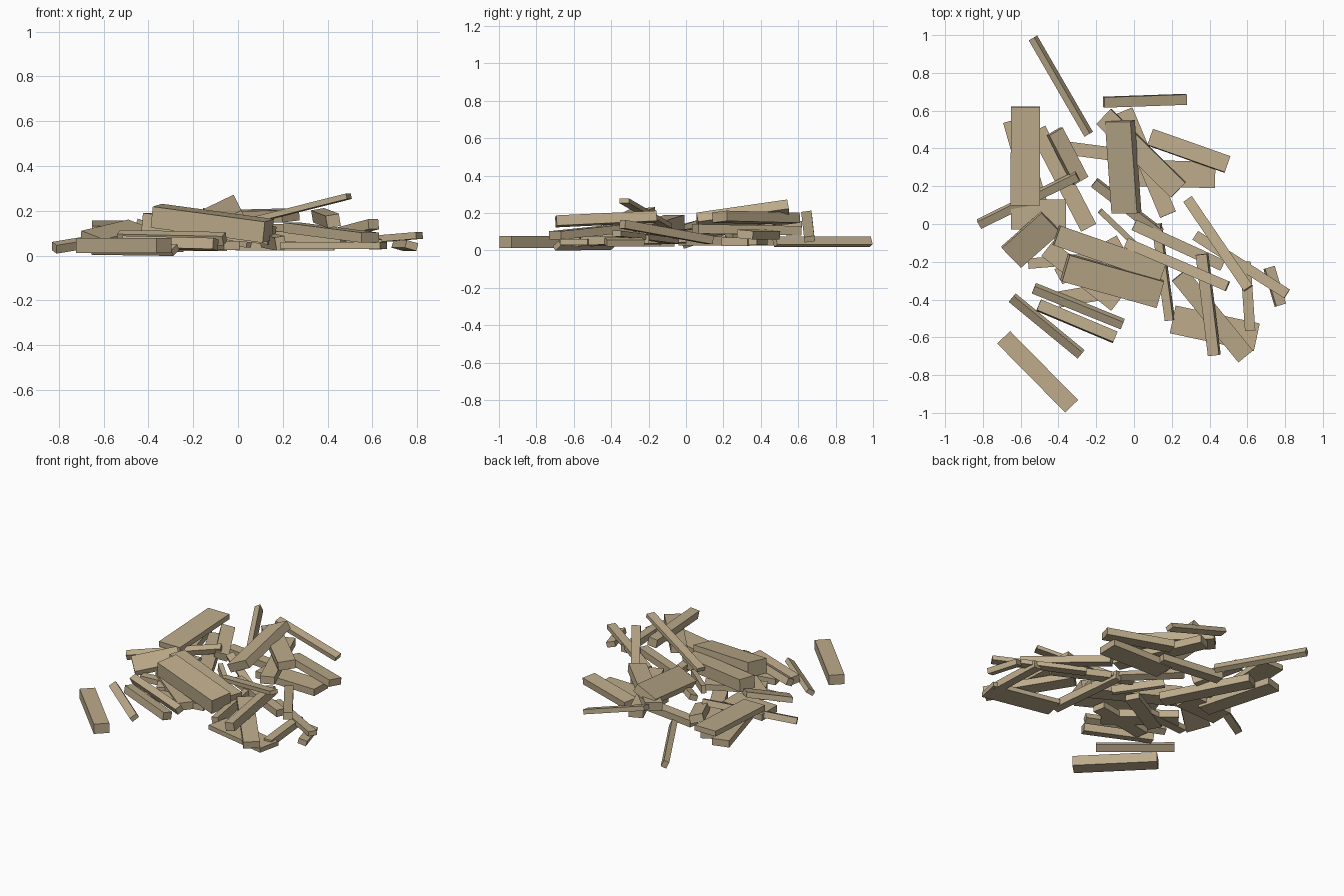
import bpy
from mathutils import Vector, Matrix
from math import radians

wood = bpy.data.materials.new("weathered_wood")
wood.diffuse_color = (0.51, 0.41, 0.26, 1)


def plank(name, a, b, width, thick, roll=0):
    """Box running from end centre a to end centre b, rolled about its length."""
    a, b = Vector(a), Vector(b)
    along = (b - a).normalized()
    side = Vector((0, 0, 1)).cross(along).normalized()
    up = along.cross(side)
    rot = Matrix((along, side, up)).transposed().to_4x4()
    bpy.ops.mesh.primitive_cube_add(size=1)
    ob = bpy.context.object
    ob.name = name + "_plank"
    ob.matrix_world = (Matrix.Translation((a + b) / 2) @ rot
                       @ Matrix.Rotation(radians(roll), 4, 'X')
                       @ Matrix.Diagonal(((b - a).length, width, thick, 1)))
    ob.data.materials.append(wood)


# stray planks around the edge
plank("back_stray", (-.535, .985, .045), (-.24, .475, .045), .036, .045, 25)
plank("back_sloping", (-.16, .645, .195), (.275, .66, .06), .055, .03, 8)
plank("front_stray", (-.69, -.60, .045), (-.33, -.965, .045), .095, .065)
plank("front_left_thin", (-.645, -.39, .03), (-.28, -.69, .025), .05, .03, 35)
plank("front_left_upper", (-.53, -.34, .085), (-.06, -.53, .075), .045, .045, 25)
plank("front_left_lower", (-.505, -.43, .06), (-.10, -.60, .05), .06, .05, -8)
plank("left_leaning", (-.82, 0, .035), (-.30, .255, .12), .045, .04, 20)
plank("right_stray", (.715, -.23, .045), (.775, -.43, .045), .055, .035, -15)

# left group
plank("left_wide_top", (-.575, .62, .14), (-.575, .10, .115), .155, .035)
plank("left_under", (-.64, .55, .05), (-.50, .06, .05), .11, .045)
plank("left_cross", (-.65, .05, .06), (-.36, .05, .07), .16, .045)
plank("left_diagonal", (-.65, -.175, .075), (-.44, .01, .125), .15, .035, 15)
plank("left_long", (-.51, .50, .05), (-.24, -.02, .05), .09, .05)
plank("left_tilted", (-.42, .49, .13), (-.285, .23, .08), .085, .05, -15)
plank("left_small", (-.56, -.21, .04), (-.20, -.18, .04), .055, .035)

# back centre group
plank("centre_back_top", (-.075, .545, .215), (-.04, .06, .145), .15, .055, 26)
plank("centre_back_long", (-.05, .60, .105), (.18, .05, .115), .09, .05)
plank("centre_back_wide", (-.16, .57, .17), (.235, .18, .18), .11, .055, 5)
plank("centre_back_cross", (-.34, .40, .05), (.08, .345, .05), .07, .045)
plank("right_back_top", (.085, .46, .085), (.495, .315, .085), .09, .045, -5)
plank("right_back_low", (-.01, .27, .045), (.43, .26, .045), .14, .045)

# front centre group
plank("front_big_top", (-.365, -.23, .178), (.135, -.37, .11), .145, .095, 5)
plank("front_big_second", (-.41, -.06, .15), (.15, -.255, .09), .11, .08)
plank("front_under_cross", (-.40, -.40, .045), (.0, -.33, .045), .085, .04)
plank("front_under_diagonal", (-.46, -.13, .05), (-.09, -.42, .05), .10, .05)
plank("centre_under", (-.07, -.10, .04), (-.40, -.28, .04), .09, .04)
plank("centre_slat", (-.21, .22, .11), (.14, -.05, .08), .05, .035, 20)
plank("centre_thin_slat", (-.18, .07, .10), (.05, -.15, .06), .03, .05)

# right group
plank("right_raised", (-.04, -.10, .13), (.495, -.33, .265), .055, .025)
plank("right_long", (0, -.005, .09), (.47, -.22, .08), .06, .045)
plank("right_crossing", (.285, .13, .055), (.605, -.34, .14), .055, .045)
plank("right_flat_slat", (.325, -.06, .05), (.81, -.37, .09), .055, .03)
plank("right_top", (.36, -.16, .18), (.425, -.695, .155), .06, .055, 10)
plank("right_short", (.59, -.20, .06), (.615, -.565, .05), .055, .045)
plank("right_wide_low", (.205, -.505, .045), (.65, -.60, .045), .15, .03)
plank("right_wide_diagonal", (.24, -.27, .125), (.59, -.70, .08), .10, .045)
plank("right_edge_on", (.12, 0, .07), (.19, -.51, .055), .045, .06, 10)
